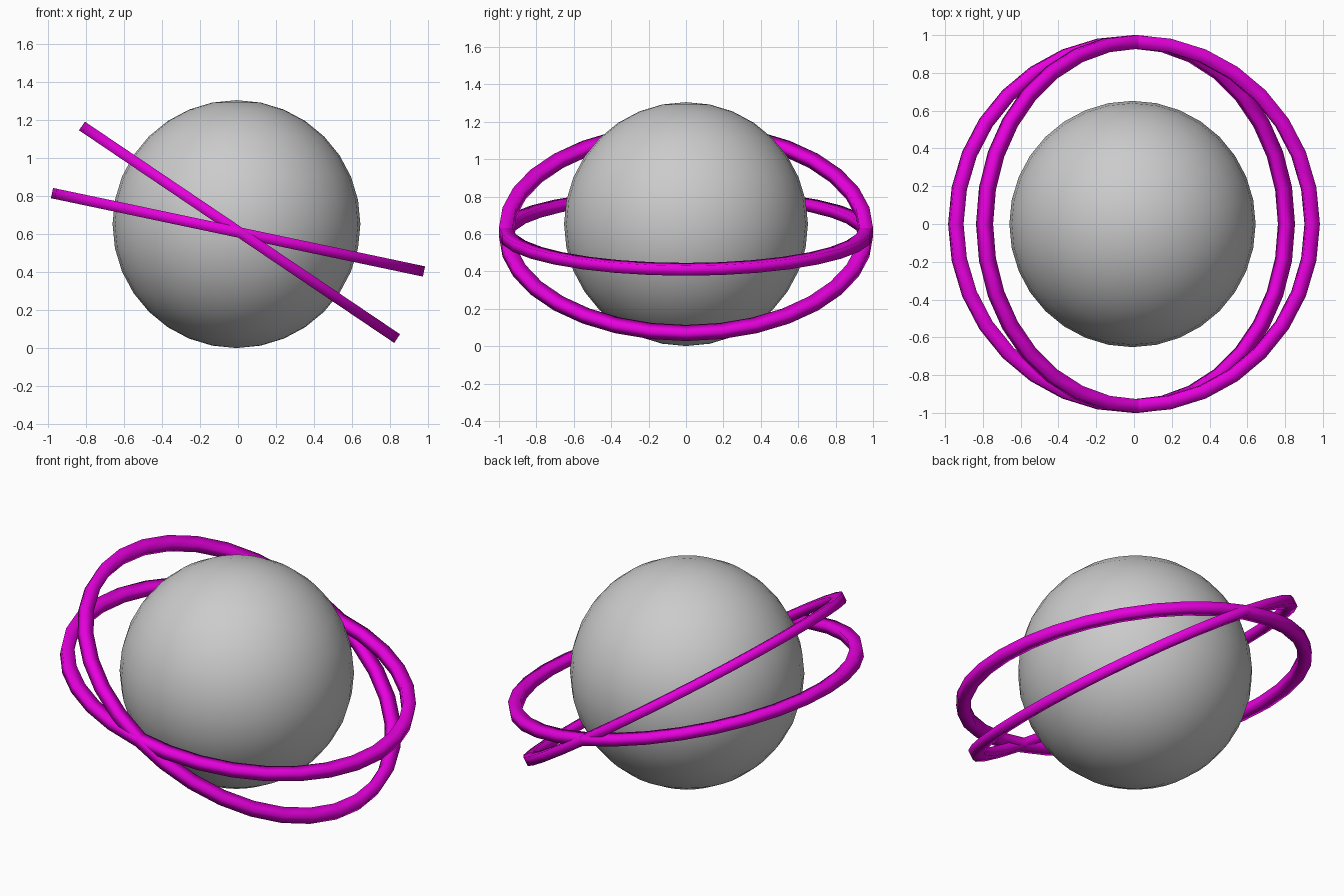
import bpy, bmesh
from math import radians, cos, sin, pi

if "Cube" in bpy.data.objects:
    bpy.data.objects.remove(bpy.data.objects["Cube"])

magenta = bpy.data.materials.new("magenta")
magenta.diffuse_color = (0.8, 0.0, 0.73, 1)
magenta.use_nodes = True
magenta.node_tree.nodes["Principled BSDF"].inputs["Base Color"].default_value = magenta.diffuse_color

# Central ball
bpy.ops.mesh.primitive_uv_sphere_add(segments=32, ring_count=16, radius=0.652,
                                     location=(-0.008, 0, 0.653))
ball = bpy.context.object
ball.name = "ball"
bpy.ops.object.shade_smooth()


def orbit_ring(name, tilt, x, segments=32, outer=1.0, width=0.072, height=0.055):
    """Thin square-section hoop, tilted about the y axis."""
    section = [(outer, -height / 2), (outer, height / 2),
               (outer - width, height / 2), (outer - width, -height / 2)]
    bm = bmesh.new()
    loops = [[bm.verts.new((r * cos(a), r * sin(a), z)) for r, z in section]
             for a in (2 * pi * i / segments for i in range(segments))]
    for i, loop in enumerate(loops):
        nxt = loops[(i + 1) % segments]
        for j in range(4):
            k = (j + 1) % 4
            bm.faces.new((loop[j], nxt[j], nxt[k], loop[k])).smooth = True
    bmesh.ops.recalc_face_normals(bm, faces=bm.faces)
    mesh = bpy.data.meshes.new(name)
    bm.to_mesh(mesh)
    bm.free()
    mesh.materials.append(magenta)
    ring = bpy.data.objects.new(name, mesh)
    ring.location = (x, 0, 0.61)
    ring.rotation_euler = (0, radians(tilt), 0)
    bpy.context.collection.objects.link(ring)


# Two crossing orbit rings
orbit_ring("shallow_ring", 11.9, 0.0)
orbit_ring("steep_ring", 34.0, 0.008)
